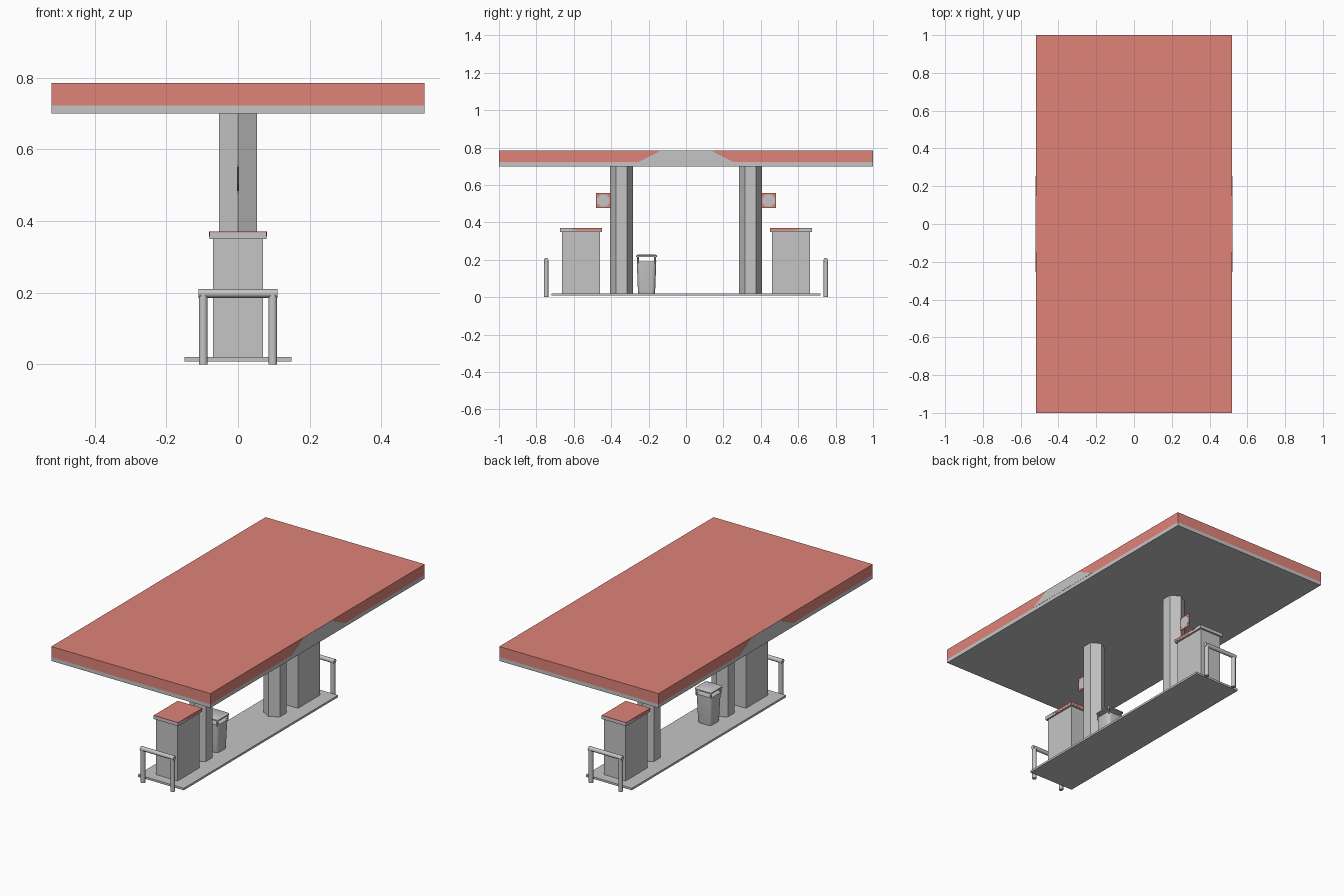
import bpy, bmesh, math
from mathutils import Vector

if "Cube" in bpy.data.objects:
    bpy.data.objects.remove(bpy.data.objects["Cube"], do_unlink=True)


def material(name, rgb):
    m = bpy.data.materials.new(name)
    m.use_nodes = True
    m.diffuse_color = (*rgb, 1)
    m.node_tree.nodes["Principled BSDF"].inputs["Base Color"].default_value = (*rgb, 1)
    return m


GREY = material("light grey", (0.56, 0.56, 0.56))
RED = material("soft red", (0.74, 0.23, 0.19))


def finish(name, bm, mats, smooth=False):
    bmesh.ops.recalc_face_normals(bm, faces=bm.faces)
    mesh = bpy.data.meshes.new(name)
    bm.to_mesh(mesh)
    bm.free()
    for m in mats:
        mesh.materials.append(m)
    ob = bpy.data.objects.new(name, mesh)
    bpy.context.collection.objects.link(ob)
    if smooth:
        bpy.ops.object.select_all(action='DESELECT')
        ob.select_set(True)
        bpy.context.view_layer.objects.active = ob
        bpy.ops.object.shade_smooth_by_angle(angle=math.radians(40))
    return ob


def loft(name, rings, mat, smooth=False):
    """Skin a stack of matching closed rings and cap both ends."""
    bm = bmesh.new()
    rows = [[bm.verts.new(p) for p in ring] for ring in rings]
    n = len(rows[0])
    for a, b in zip(rows, rows[1:]):
        for i in range(n):
            j = (i + 1) % n
            bm.faces.new((a[i], a[j], b[j], b[i]))
    bm.faces.new(rows[0])
    bm.faces.new(rows[-1])
    return finish(name, bm, [mat], smooth)


def box(name, x, y, z, mat):
    corners = [(x[0], y[0]), (x[1], y[0]), (x[1], y[1]), (x[0], y[1])]
    return loft(name, [[(*c, h) for c in corners] for h in z], mat)


def side_plate(name, outline, x, thickness, mat):
    """Thin plate whose outline lies in the y-z plane."""
    return loft(name, [[(x + d, *p) for p in outline]
                       for d in (-thickness / 2, thickness / 2)], mat)


def rod(name, a, b, r, sides=12):
    a, b = Vector(a), Vector(b)
    turn = (b - a).to_track_quat('Z', 'Y')
    ring = [turn @ Vector((r * math.cos(t), r * math.sin(t), 0))
            for t in (2 * math.pi * i / sides for i in range(sides))]
    return loft(name, [[p + v for v in ring] for p in (a, b)], GREY, True)


def rounded_square(cy, z, half, radius, steps=5):
    pts = []
    for q in range(4):
        mid = math.radians(45 + 90 * q)
        ox = math.copysign(half - radius, math.cos(mid))
        oy = math.copysign(half - radius, math.sin(mid))
        for s in range(steps):
            t = mid + math.radians(-45 + 90 * s / (steps - 1))
            pts.append((ox + radius * math.cos(t), cy + oy + radius * math.sin(t), z))
    return pts


# Canopy: grey lower band, red roof, grey panel on each long side
box("canopy_lower_band", (-0.52, 0.52), (-1, 1), (0.70, 0.722), GREY)
box("canopy_roof", (-0.52, 0.52), (-1, 1), (0.722, 0.785), RED)
panel = [(-0.255, 0.722), (0.255, 0.722), (0.132, 0.7848), (-0.132, 0.7848)]
for label, s in (("left", 1), ("right", -1)):
    side_plate("canopy_panel_" + label, panel, s * 0.52, 0.002, GREY)

# Raised island
box("island", (-0.15, 0.15), (-0.72, 0.72), (0.008, 0.02), GREY)

for label, s in (("front", -1), ("back", 1)):
    # Six-sided column with an edge facing the front
    hexagon = [(0.061 * math.sin(math.pi * k / 3),
                s * 0.345 + 0.061 * math.cos(math.pi * k / 3)) for k in range(6)]
    loft("column_" + label, [[(*p, z) for p in hexagon] for z in (0.02, 0.70)], GREY)

    # Pump body and cap with red top, inner end and side flashes
    ys = sorted((s * 0.46, s * 0.663))
    box("pump_body_" + label, (-0.07, 0.07), ys, (0.02, 0.35), GREY)
    ys = sorted((s * 0.449, s * 0.673))
    box("pump_cap_" + label, (-0.08, 0.08), ys, (0.35, 0.368), GREY)
    box("pump_cap_top_" + label, (-0.08, 0.08), ys, (0.368, 0.371), RED)
    ys = sorted((s * 0.448, s * 0.450))
    box("pump_cap_inner_end_" + label, (-0.08, 0.08), ys, (0.356, 0.371), RED)
    flash = [(s * 0.449, 0.356), (s * 0.58, 0.356), (s * 0.63, 0.370), (s * 0.449, 0.370)]
    for side, x in (("left", 0.08), ("right", -0.08)):
        side_plate("pump_cap_flash_" + side + "_" + label, flash, x, 0.002, RED)

    # Sign on the column with pale eight-sided face on each side
    y0, y1 = s * 0.403, s * 0.48
    side_plate("sign_" + label, [(y0, 0.477), (y1, 0.477), (y1, 0.557), (y0, 0.557)],
               0, 0.004, RED)
    face = [((y0 + y1) / 2 + 0.036 * math.cos(math.pi * (k + 0.5) / 4),
             0.517 + 0.036 * math.sin(math.pi * (k + 0.5) / 4)) for k in range(8)]
    side_plate("sign_face_" + label, face, 0, 0.006, GREY)

    # Guard rail
    y = s * 0.748
    for side, x in (("left", 0.097), ("right", -0.097)):
        rod("guard_post_" + side + "_" + label, (x, y, 0), (x, y, 0.198), 0.0125)
    rod("guard_rail_" + label, (-0.11, y, 0.198), (0.11, y, 0.198), 0.0125)

# Litter bin: tapered rounded body, corner posts, lid
BIN_Y = -0.211
loft("bin_body", [rounded_square(BIN_Y, z, h, 0.02) for z, h in
                  ((0.02, 0.044), (0.03, 0.046), (0.19, 0.052))], GREY, True)
for i in (-1, 1):
    for j in (-1, 1):
        x, y = i * 0.046, BIN_Y + j * 0.046
        rod("bin_post", (x, y, 0.18), (x, y, 0.218), 0.005, 8)
loft("bin_lid", [rounded_square(BIN_Y, z, h, r) for z, h, r in
                 ((0.215, 0.056, 0.012), (0.222, 0.056, 0.012), (0.228, 0.046, 0.008))],
     GREY, True)
